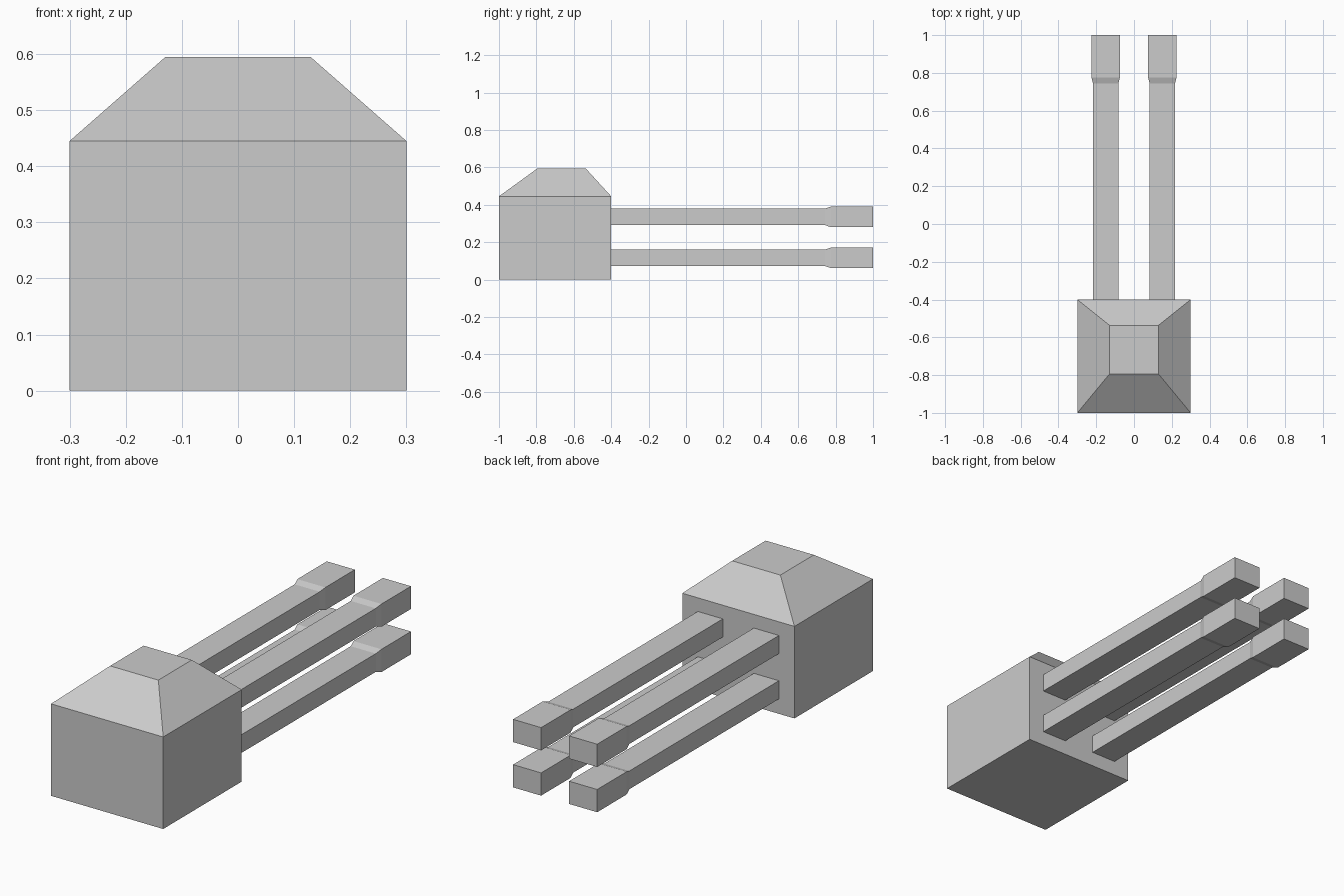
import bpy

if "Cube" in bpy.data.objects:
    bpy.data.objects.remove(bpy.data.objects["Cube"])


def loft(name, rings):
    """Flat-faced solid through four-cornered rings, capped at both ends."""
    verts = [v for ring in rings for v in ring]
    faces = [(3, 2, 1, 0)]
    for r in range(len(rings) - 1):
        for i in range(4):
            a, b = r * 4 + i, r * 4 + (i + 1) % 4
            faces.append((a, b, b + 4, a + 4))
    n = len(verts)
    faces.append((n - 4, n - 3, n - 2, n - 1))
    mesh = bpy.data.meshes.new(name)
    mesh.from_pydata(verts, [], faces)
    obj = bpy.data.objects.new(name, mesh)
    bpy.context.collection.objects.link(obj)
    return obj


def level_ring(half_x, y0, y1, z):
    return [(-half_x, y0, z), (half_x, y0, z), (half_x, y1, z), (-half_x, y1, z)]


def upright_ring(x, z, half_x, half_z, y):
    return [(x - half_x, y, z - half_z), (x - half_x, y, z + half_z),
            (x + half_x, y, z + half_z), (x + half_x, y, z - half_z)]


# Block with a sloped, flat-topped cap
loft("body", [level_ring(0.3, -1.0, -0.4, 0.0),
              level_ring(0.3, -1.0, -0.4, 0.445),
              level_ring(0.129, -0.793, -0.537, 0.595)])

# Four prongs with wider square tips: (y, half width, half height)
sections = [(-0.4, 0.067, 0.044), (0.743, 0.067, 0.044),
            (0.775, 0.075, 0.055), (1.0, 0.075, 0.055)]
for level, z in (("lower", 0.116), ("upper", 0.335)):
    for side, x in (("left", -0.15), ("right", 0.15)):
        loft(f"{level}_{side}_prong",
             [upright_ring(x, z, hx, hz, y) for y, hx, hz in sections])
